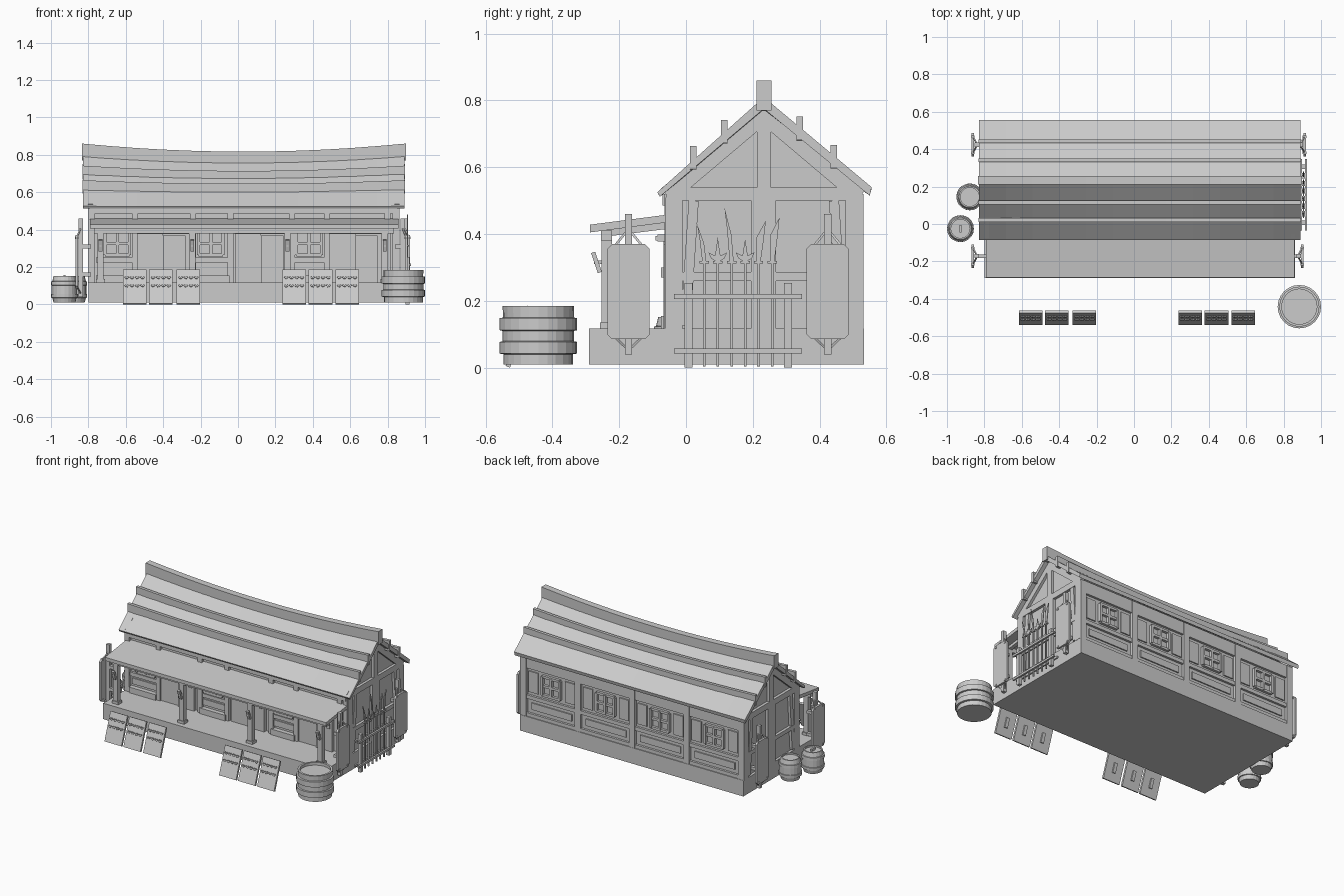
import bpy, bmesh, math
from mathutils import Vector, Matrix

CX = 0.031  # middle of the building along x


def finish(name, bm):
    bmesh.ops.recalc_face_normals(bm, faces=bm.faces)
    me = bpy.data.meshes.new(name)
    bm.to_mesh(me)
    bm.free()
    ob = bpy.data.objects.new(name, me)
    bpy.context.collection.objects.link(ob)
    return ob


def box(bm, x0, x1, y0, y1, z0, z1):
    m = Matrix.Translation(((x0 + x1) / 2, (y0 + y1) / 2, (z0 + z1) / 2))
    bmesh.ops.create_cube(bm, size=1, matrix=m @ Matrix.Diagonal((abs(x1 - x0), abs(y1 - y0), abs(z1 - z0), 1)))


def bar(bm, p, q, w, d):
    """Square beam from p to q; d is its depth along the x axis where possible."""
    p, q = Vector(p), Vector(q)
    t = (q - p).normalized()
    a = Vector((1, 0, 0)) if abs(t.x) < 0.9 else Vector((0, 1, 0))
    b = t.cross(a).normalized()
    a = b.cross(t)
    rot = Matrix((a, b, t)).transposed().to_4x4()
    m = Matrix.Translation((p + q) / 2) @ rot @ Matrix.Diagonal((d, w, (q - p).length, 1))
    bmesh.ops.create_cube(bm, size=1, matrix=m)


def sag(x, z):
    u = (x - CX) / 0.86
    return z - max(0, (z - 0.52) / 0.34) * 0.043 * (1 - min(1, u * u))


def prism(bm, prof, x0, x1, n=1):
    """Extrude a y-z profile along x, with the roof's sag."""
    rings = []
    for i in range(n + 1):
        x = x0 + (x1 - x0) * i / n
        rings.append([bm.verts.new((x, y, sag(x, z) if n > 1 else z)) for y, z in prof])
    k = len(prof)
    for r, s in zip(rings, rings[1:]):
        for j in range(k):
            bm.faces.new((r[j], r[(j + 1) % k], s[(j + 1) % k], s[j]))
    bm.faces.new(rings[0])
    bm.faces.new(rings[-1])


def lathe(bm, cx, cy, prof, n=20):
    rings = [[bm.verts.new((cx + r * math.cos(2 * math.pi * i / n), cy + r * math.sin(2 * math.pi * i / n), z))
              for i in range(n)] for r, z in prof]
    for r, s in zip(rings, rings[1:]):
        for i in range(n):
            bm.faces.new((r[i], r[(i + 1) % n], s[(i + 1) % n], s[i]))
    bm.faces.new(rings[0])
    bm.faces.new(rings[-1])


# plinth and wall core
bm = bmesh.new()
box(bm, -0.80, 0.862, -0.29, 0.533, 0.01, 0.117)
finish("plinth", bm)
bm = bmesh.new()
prism(bm, [(-0.045, 0.1), (-0.045, 0.53), (0.233, 0.775), (0.512, 0.53), (0.512, 0.1)], -0.782, 0.845, 8)
finish("wall_core", bm)

# main roof: two sagging slopes, ridge board and battens
bm = bmesh.new()
prism(bm, [(-0.086, 0.525), (0.233, 0.81), (0.556, 0.54), (0.55, 0.515), (0.233, 0.775), (-0.078, 0.512)],
      -0.828, 0.89, 12)
finish("main_roof", bm)
bm = bmesh.new()
prism(bm, [(0.211, 0.77), (0.211, 0.86), (0.256, 0.86), (0.256, 0.77)], -0.835, 0.897, 12)
finish("ridge_board", bm)
bm = bmesh.new()
for y, z in ((0.022, 0.664), (0.115, 0.742), (0.341, 0.752), (0.442, 0.667)):
    prism(bm, [(y - 0.01, z - 0.07), (y - 0.01, z), (y + 0.01, z), (y + 0.01, z - 0.07)], -0.832, 0.894, 12)
finish("roof_battens", bm)

# porch roof, beams and posts
bm = bmesh.new()
prism(bm, [(-0.287, 0.405), (-0.287, 0.428), (-0.04, 0.46), (-0.04, 0.437)], -0.79, 0.857)
finish("porch_roof", bm)
POSTS = (-0.735, -0.245, 0.265, 0.785)
bm = bmesh.new()
box(bm, -0.77, 0.835, -0.255, -0.222, 0.38, 0.41)
for x in POSTS:
    box(bm, x - 0.017, x + 0.017, -0.253, -0.222, 0.11, 0.39)
    box(bm, x - 0.024, x + 0.024, -0.258, -0.217, 0.115, 0.135)
for x in (POSTS[0], POSTS[3]):
    bar(bm, (x, -0.24, 0.405), (x, -0.04, 0.43), 0.025, 0.025)
finish("porch_frame", bm)
bm = bmesh.new()
for x in POSTS:
    bar(bm, (x, -0.278, 0.345), (x, -0.258, 0.285), 0.013, 0.02)
    bar(bm, (x, -0.25, 0.315), (x, -0.275, 0.315), 0.01, 0.01)
finish("porch_post_lamps", bm)


def window(bm, cx, cz, y, s):
    """Cross-barred window standing out from y in direction s."""
    w, h = 0.066, 0.062
    for dx in (-w, 0, w):
        box(bm, cx + dx - 0.008, cx + dx + 0.008, y, y + s * 0.022, cz - h, cz + h)
    for dz in (-h, 0, h):
        box(bm, cx - w, cx + w, y, y + s * 0.019, cz + dz - 0.008, cz + dz + 0.008)


# front wall timbers, windows and doors
bm = bmesh.new()
for x in (-0.78, -0.55, -0.24, -0.04, 0.29, 0.475, 0.80, 0.842):
    box(bm, x - 0.016, x + 0.016, -0.065, -0.04, 0.115, 0.52)
box(bm, -0.79, 0.85, -0.07, -0.04, 0.485, 0.52)
for x0, x1 in ((-0.76, -0.56), (-0.235, -0.045), (0.295, 0.47)):
    box(bm, x0, x1, -0.06, -0.04, 0.225, 0.25)
    box(bm, x0, x1, -0.075, -0.04, 0.117, 0.155)
    box(bm, x0 + 0.01, x1 - 0.01, -0.053, -0.04, 0.17, 0.21)
finish("front_timbers", bm)
bm = bmesh.new()
for x in (-0.645, -0.145, 0.38):
    window(bm, x, 0.325, -0.045, -1)
finish("front_windows", bm)
bm = bmesh.new()
for x in (-0.40, 0.122, 0.627):
    box(bm, x - 0.14, x + 0.15, -0.085, -0.04, 0.377, 0.398)
    box(bm, x - 0.135, x, -0.055, -0.04, 0.117, 0.377)
    box(bm, x, x + 0.12, -0.068, -0.04, 0.117, 0.368)
    box(bm, x + 0.085, x + 0.105, -0.075, -0.065, 0.27, 0.30)
    for dx in (-0.13, 0.14):
        box(bm, x + dx - 0.007, x + dx + 0.007, -0.092, -0.08, 0.38, 0.394)
finish("sliding_doors", bm)

# back wall timbers and windows
bm = bmesh.new()
for i in range(5):
    x = -0.778 + i * 0.4045
    box(bm, x - 0.021, x + 0.021, 0.505, 0.531, 0.115, 0.52)
for z0, z1 in ((0.117, 0.14), (0.235, 0.26), (0.44, 0.525)):
    box(bm, -0.79, 0.85, 0.505, 0.527, z0, z1)
for i in range(4):
    x = -0.576 + i * 0.4045
    box(bm, x - 0.15, x + 0.15, 0.505, 0.52, 0.165, 0.21)
    for s in (-1, 1):
        box(bm, x + s * 0.10, x + s * 0.17, 0.505, 0.52, 0.28, 0.42)
finish("back_timbers", bm)
bm = bmesh.new()
for i in range(4):
    window(bm, -0.576 + i * 0.4045, 0.35, 0.51, 1)
finish("back_windows", bm)

# gable timbers on both ends
for name, x in (("left", -0.788), ("right", 0.85)):
    bm = bmesh.new()
    a, b = x - 0.013, x + 0.013
    for y0, y1 in ((-0.062, -0.01), (0.195, 0.27), (0.478, 0.53)):
        box(bm, a, b, y0, y1, 0.115, 0.51)
    box(bm, a, b, -0.06, 0.528, 0.50, 0.54)
    box(bm, a, b, -0.06, 0.528, 0.26, 0.287)
    box(bm, a, b, 0.212, 0.255, 0.53, 0.77)
    for s in (-1, 1):
        bar(bm, (x, 0.233 + s * 0.29, 0.515), (x, 0.233, 0.76), 0.055, 0.026)
        bar(bm, (x, 0.233 + s * 0.235, 0.125), (x, 0.233 + s * 0.21, 0.5), 0.03, 0.022)
    finish(name + "_gable_timbers", bm)

# hanging panels at the four corners
for name, x, s in (("left", -0.862, -1), ("right", 0.912, 1)):
    for end, y in (("front", -0.172), ("back", 0.424)):
        bm = bmesh.new()
        xx = x - (0.012 if s > 0 and y < 0 else 0)
        c = 0.014
        y0, y1, z0, z1 = y - 0.063, y + 0.063, 0.085, 0.37
        prism(bm, [(y0 + c, z0), (y1 - c, z0), (y1, z0 + c), (y1, z1 - c), (y1 - c, z1),
                   (y0 + c, z1), (y0, z1 - c), (y0, z0 + c)], xx - 0.007, xx + 0.007)
        px = xx - s * 0.02
        box(bm, px - 0.012, px + 0.012, y - 0.011, y + 0.011, 0.04, 0.46)
        for dy in (-1, 1):
            for zc, zp in ((0.36, 0.405), (0.095, 0.06)):
                bar(bm, (xx, y + dy * 0.045, zc), (px, y + dy * 0.008, zp), 0.007, 0.007)
            for zc in (0.357, 0.097):
                box(bm, xx - 0.01, xx + 0.01, y + dy * 0.043 - 0.006, y + dy * 0.043 + 0.006, zc - 0.006, zc + 0.006)
        for zc in (0.15, 0.30):
            box(bm, px, s * 0.84 if s > 0 else -0.785, y - 0.01, y + 0.01, zc, zc + 0.02)
        finish(name + "_" + end + "_panel", bm)

# pole rack
bm = bmesh.new()
for y in (0.007, 0.306):
    box(bm, 0.895, 0.918, y - 0.012, y + 0.012, 0, 0.254)
for z in (0.05, 0.213):
    box(bm, 0.914, 0.926, -0.036, 0.348, z - 0.007, z + 0.007)
    box(bm, 0.887, 0.898, -0.036, 0.348, z - 0.007, z + 0.007)
finish("pole_rack", bm)
bm = bmesh.new()
POLES = ((0.055, 0.43, -1), (0.095, 0.39, 0), (0.137, 0.48, -1), (0.177, 0.385, 0), (0.217, 0.44, 1), (0.258, 0.45, 1))
for y, top, s in POLES:
    box(bm, 0.902, 0.91, y - 0.004, y + 0.004, 0.003, 0.33)
    z, h = 0.315, top - 0.315
    box(bm, 0.899, 0.913, y - 0.014, y + 0.014, z - 0.004, z + 0.004)
    if s:  # curved blade
        prism(bm, [(y - 0.006, z), (y + 0.006, z), (y + s * 0.008 + 0.007, z + h * 0.5), (y + s * 0.022, z + h),
                   (y + s * 0.004 - 0.010, z + h * 0.6)], 0.903, 0.909)
    else:  # crescent head
        prism(bm, [(y, z), (y + 0.02, z + 0.012), (y + 0.028, z + 0.03), (y + 0.008, z + 0.02), (y, z + h),
                   (y - 0.008, z + 0.02), (y - 0.028, z + 0.03), (y - 0.02, z + 0.012)], 0.903, 0.909)
finish("pole_tools", bm)

# leaning display boards with two rows of pegs
for i, x in enumerate((-0.553, -0.412, -0.265, 0.30, 0.441, 0.583)):
    bm = bmesh.new()
    prism(bm, [(-0.54, 0.005), (-0.527, 0.0), (-0.463, 0.18), (-0.476, 0.186)], x - 0.063, x + 0.063)
    for f in (0.52, 0.76):
        y, z = -0.54 + 0.064 * f, 0.005 + 0.181 * f
        for k in range(4):
            px = x - 0.042 + k * 0.028
            bar(bm, (px - 0.009, y - 0.003, z + 0.006), (px, y - 0.006, z - 0.004), 0.008, 0.008)
            bar(bm, (px, y - 0.006, z - 0.004), (px + 0.009, y - 0.003, z + 0.006), 0.008, 0.008)
    bar(bm, (x, -0.506, 0.05), (x, -0.486, 0.11), 0.012, 0.022)
    finish("display_board_%d" % (i + 1), bm)

# open tub with hoops
bm = bmesh.new()
lathe(bm, 0.884, -0.442, [(0.104, 0.01), (0.104, 0.04), (0.116, 0.042), (0.116, 0.077), (0.107, 0.079), (0.107, 0.11),
                          (0.116, 0.112), (0.116, 0.148), (0.106, 0.15), (0.107, 0.184), (0.094, 0.184),
                          (0.094, 0.165)], 24)
finish("tub", bm)

# two small barrels with lids
bm = bmesh.new()
for x, y in ((-0.878, 0.145), (-0.928, -0.025)):
    lathe(bm, x, y, [(0.058, 0.01), (0.065, 0.035), (0.071, 0.036), (0.072, 0.056), (0.068, 0.057), (0.068, 0.102),
                     (0.072, 0.103), (0.071, 0.123), (0.065, 0.124), (0.058, 0.152), (0.05, 0.152), (0.05, 0.142)])
box(bm, -0.934, -0.922, -0.045, -0.005, 0.14, 0.157)
finish("small_barrels", bm)
